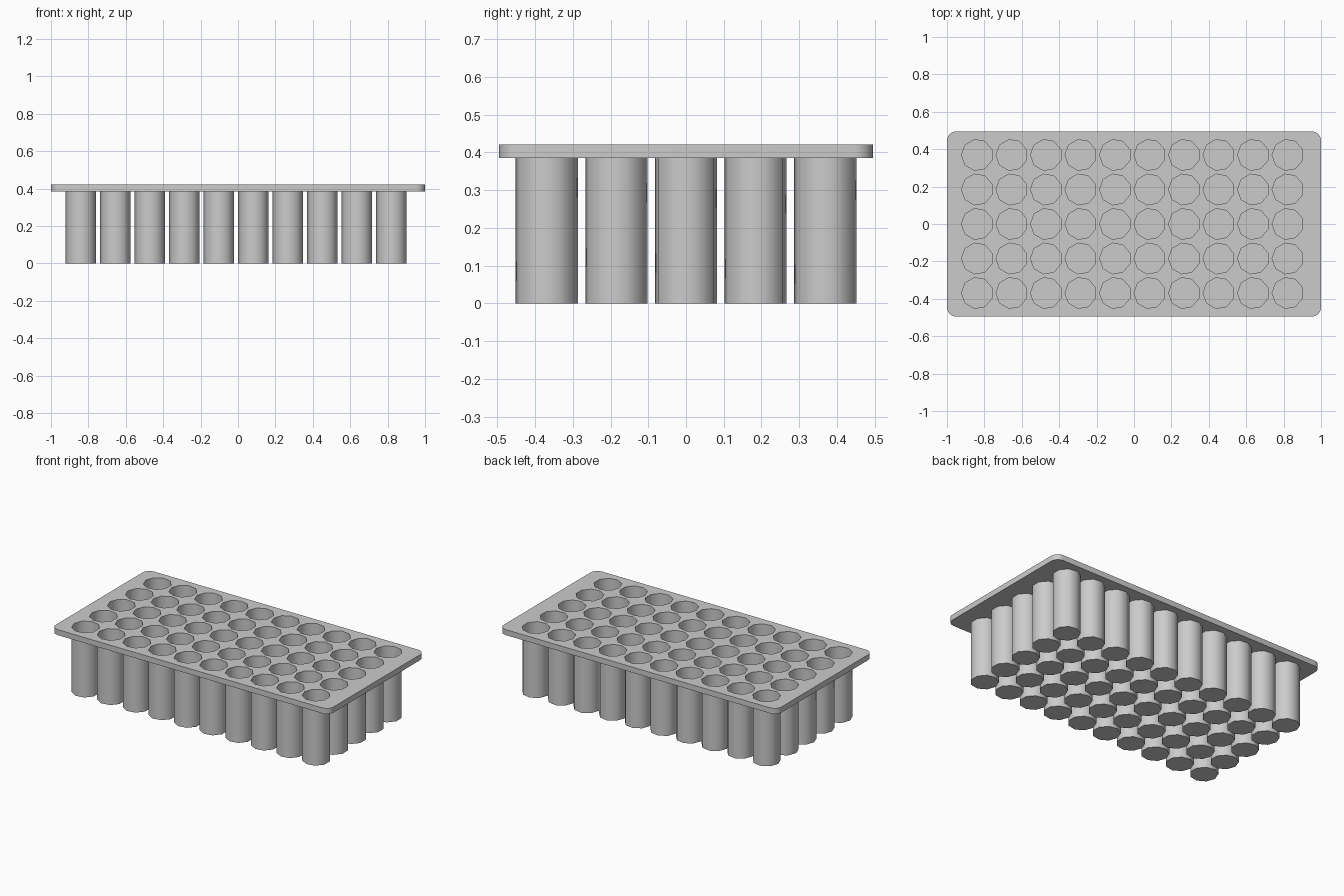
import bpy, bmesh
from math import cos, sin, pi, radians

if "Cube" in bpy.data.objects:
    bpy.data.objects.remove(bpy.data.objects["Cube"])

SIDES, R, PITCH = 9, 0.0835, 0.1845
Z_UNDER, Z_TOP = 0.385, 0.421
HX, HY, CORNER = 1.0, 0.495, 0.05
CENTRES = [(-0.0085 + (i - 4.5) * PITCH, (j - 2) * PITCH)
           for j in range(5) for i in range(10)]


def cup_ring(cx, cy, z):
    return [(cx + R * cos(pi + 2 * pi * k / SIDES),
             cy + R * sin(pi + 2 * pi * k / SIDES), z) for k in range(SIDES)]


def add_loop(bm, pts):
    vs = [bm.verts.new(p) for p in pts]
    es = [bm.edges.new((vs[k], vs[(k + 1) % len(vs)])) for k in range(len(vs))]
    return vs, es


def finish(bm, name):
    for f in bm.faces:
        f.smooth = True
    me = bpy.data.meshes.new(name)
    bm.to_mesh(me)
    bm.free()
    me.set_sharp_from_angle(angle=radians(50))
    ob = bpy.data.objects.new(name, me)
    bpy.context.collection.objects.link(ob)
    return ob


# Rim plate: rounded rectangle pierced by every cup opening
bm = bmesh.new()
outline = []
for q, (sx, sy) in enumerate([(1, 1), (-1, 1), (-1, -1), (1, -1)]):
    for k in range(7):
        a = (q + k / 6) * pi / 2
        outline.append((sx * (HX - CORNER) + CORNER * cos(a),
                        sy * (HY - CORNER) + CORNER * sin(a), Z_UNDER))
edges = add_loop(bm, outline)[1]
for cx, cy in CENTRES:
    edges += add_loop(bm, cup_ring(cx, cy, Z_UNDER))[1]
bmesh.ops.triangle_fill(bm, edges=edges, use_beauty=True, normal=(0, 0, 1))
ext = bmesh.ops.extrude_face_region(bm, geom=bm.faces[:], use_keep_orig=True)
top = [g for g in ext["geom"] if isinstance(g, bmesh.types.BMVert)]
bmesh.ops.translate(bm, verts=top, vec=(0, 0, Z_TOP - Z_UNDER))
bmesh.ops.recalc_face_normals(bm, faces=bm.faces[:])
finish(bm, "tray_rim")

# Cups: thin open-topped wells with flat floors
bm = bmesh.new()
for cx, cy in CENTRES:
    low = add_loop(bm, cup_ring(cx, cy, 0))[0]
    high = add_loop(bm, cup_ring(cx, cy, Z_UNDER))[0]
    bm.faces.new(low[::-1])
    for k in range(SIDES):
        n = (k + 1) % SIDES
        bm.faces.new((low[k], low[n], high[n], high[k]))
finish(bm, "planting_cups")
